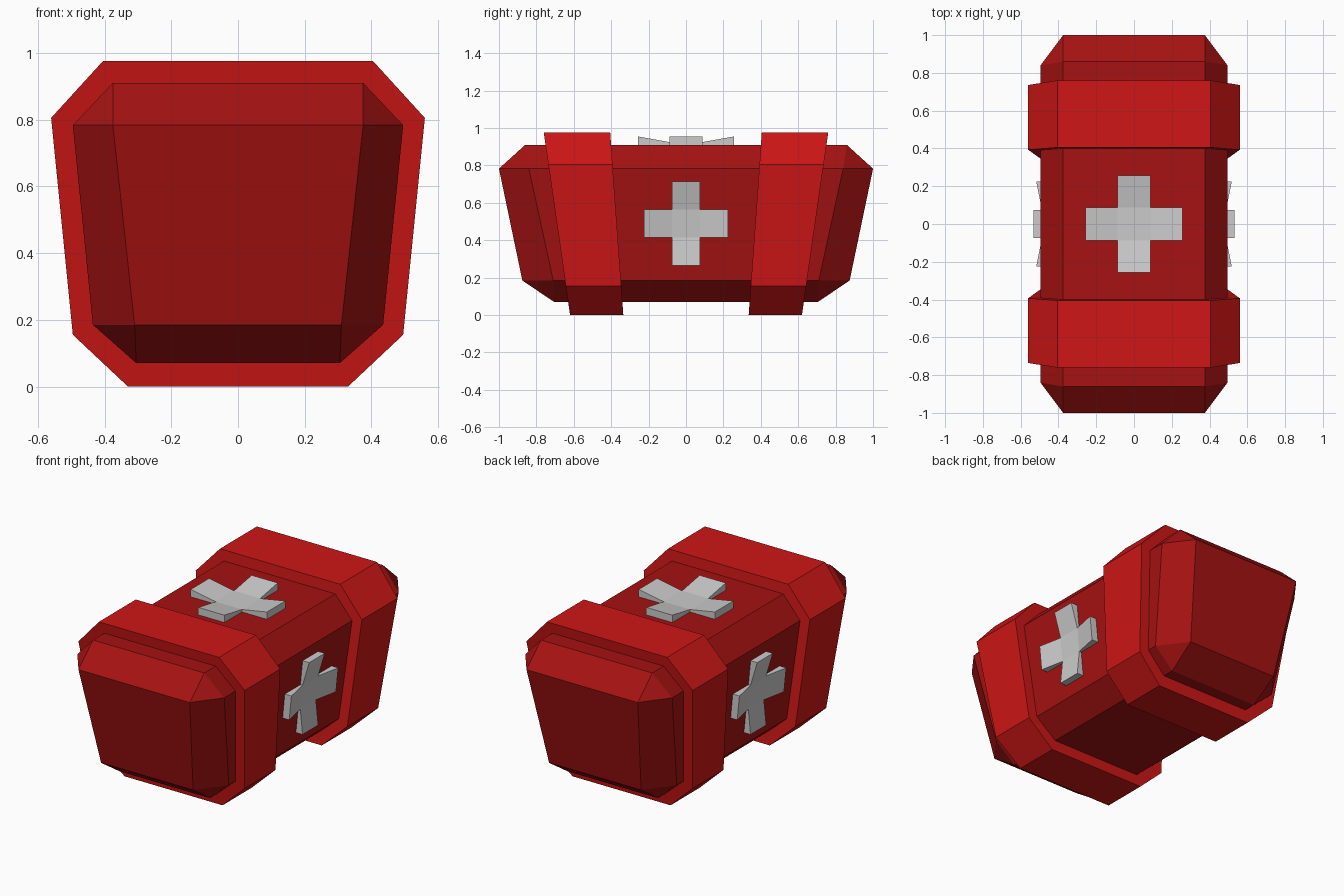
import bpy, bmesh

if "Cube" in bpy.data.objects:
    bpy.data.objects.remove(bpy.data.objects["Cube"])


def material(name, color):
    m = bpy.data.materials.new(name)
    m.diffuse_color = color
    m.use_nodes = True
    m.node_tree.nodes["Principled BSDF"].inputs["Base Color"].default_value = m.diffuse_color
    return m


def finish(name, bm, mat=None, mirror=None):
    bmesh.ops.remove_doubles(bm, verts=bm.verts, dist=1e-4)
    bmesh.ops.recalc_face_normals(bm, faces=bm.faces)
    mesh = bpy.data.meshes.new(name)
    bm.to_mesh(mesh)
    bm.free()
    ob = bpy.data.objects.new(name, mesh)
    bpy.context.collection.objects.link(ob)
    if mat:
        mesh.materials.append(mat)
    if mirror is not None:
        mod = ob.modifiers.new("Mirror", "MIRROR")
        mod.use_axis = [i == mirror for i in range(3)]
    return ob


def loft(name, rings, mat, mirror=None):
    bm = bmesh.new()
    vs = [[bm.verts.new(p) for p in r] for r in rings]
    n = len(vs[0])
    for a, b in zip(vs, vs[1:]):
        for i in range(n):
            j = (i + 1) % n
            bm.faces.new((a[i], a[j], b[j], b[i]))
    bm.faces.new(vs[0][::-1])
    bm.faces.new(vs[-1])
    return finish(name, bm, mat, mirror)


def plan_ring(x_in, x_out, y_in, y_out, z):
    half = [(x_in, -y_out), (x_out, -y_in), (x_out, y_in), (x_in, y_out)]
    return [(x, y, z) for x, y in half] + [(-x, -y, z) for x, y in half]


def cross(name, half, w, place, mirror=None):
    # Arm tips stand proud of a sunken centre square
    pts = [(w, -w), (half, -w), (half, w), (w, w), (w, half), (-w, half),
           (-w, w), (-half, w), (-half, -w), (-w, -w), (-w, -half), (w, -half)]
    quads = [(0, 3, 6, 9), (0, 1, 2, 3), (3, 4, 5, 6), (6, 7, 8, 9), (9, 10, 11, 0)]
    bm = bmesh.new()
    back = [bm.verts.new(place(u, v, -0.005)) for u, v in pts]
    front = [bm.verts.new(place(u, v, 0.015 if i % 3 == 0 else 0.045))
             for i, (u, v) in enumerate(pts)]
    for q in quads:
        bm.faces.new([front[i] for i in q])
        bm.faces.new([back[i] for i in reversed(q)])
    for i in range(12):
        j = (i + 1) % 12
        bm.faces.new((back[i], back[j], front[j], front[i]))
    return finish(name, bm, None, mirror)


dark_red = material("dark_red", (0.38, 0.006, 0.006, 1))
red = material("red", (0.62, 0.008, 0.008, 1))

# Tapered case with chamfered edges and corners
loft("case_body", [
    plan_ring(0.305, 0.305, 0.705, 0.705, 0.07),
    plan_ring(0.31, 0.435, 0.71, 0.875, 0.185),
    plan_ring(0.375, 0.495, 0.84, 1.0, 0.783),
    plan_ring(0.375, 0.375, 0.86, 0.86, 0.91)], dark_red)

# Pair of octagonal bands, leaning with the taper of the case
right = [(0.33, 0), (0.495, 0.155), (0.56, 0.805), (0.405, 0.975)]
profile = right + [(-x, z) for x, z in reversed(right)]
loft("band", [
    [(x, 0.335 + 0.072 * z, z) for x, z in profile],
    [(x, 0.62 + 0.144 * z, z) for x, z in profile]], red, mirror=1)

# Crosses on the lid and on both long sides
cross("top_cross", 0.257, 0.088, lambda u, v, d: (u, v, 0.91 + d))
cross("side_cross", 0.225, 0.075,
      lambda u, v, d: (0.465 + 0.1 * v + d, u, 0.49 + v), mirror=0)
